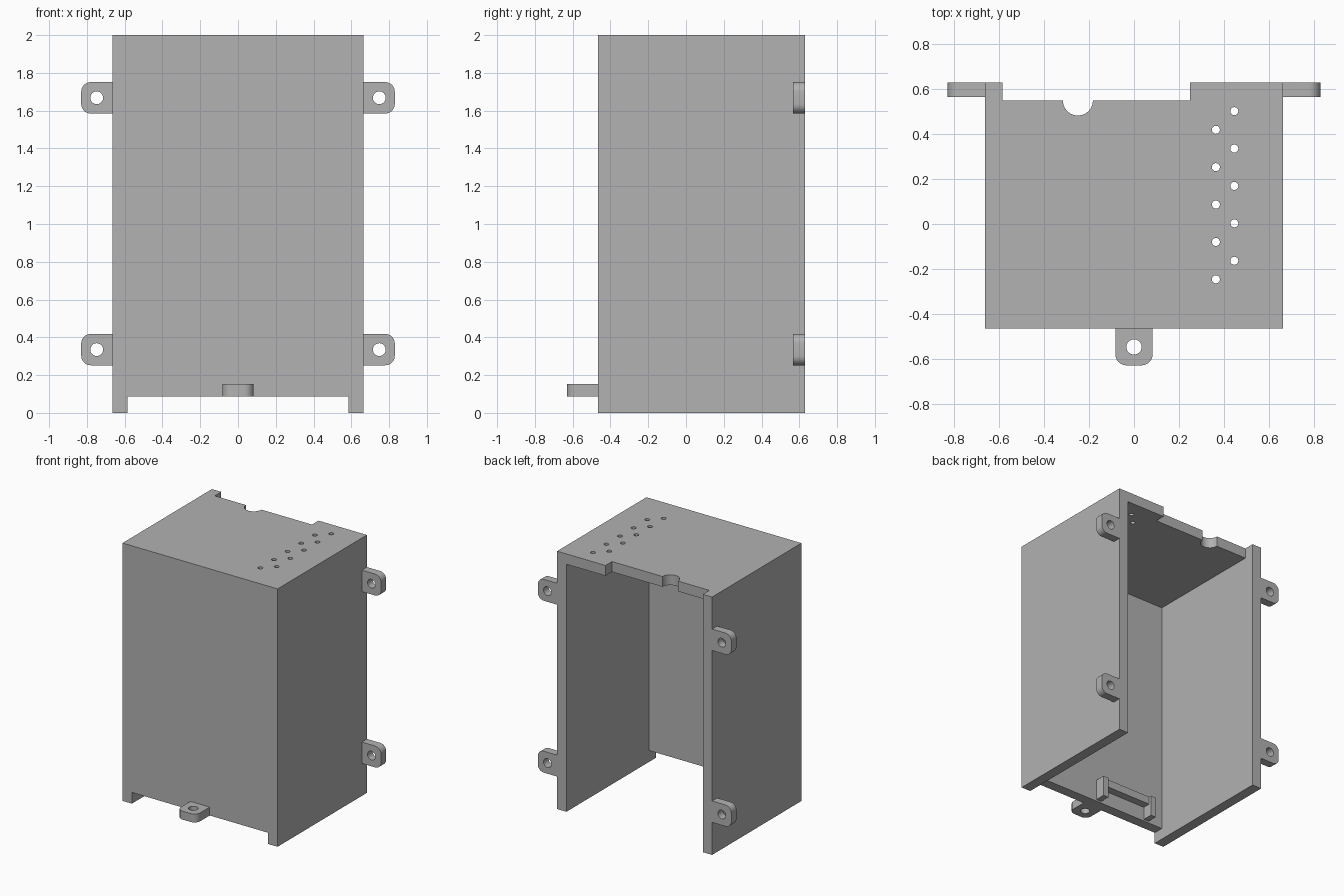
import bpy
from math import pi, cos, sin
from mathutils import Matrix, Vector

if "Cube" in bpy.data.objects:
    bpy.data.objects.remove(bpy.data.objects["Cube"], do_unlink=True)

GREY = (0.445, 0.445, 0.445, 1)
grey = bpy.data.materials.new("plain grey")
grey.use_nodes = True
grey.diffuse_color = GREY
grey.node_tree.nodes["Principled BSDF"].inputs["Base Color"].default_value = GREY

W, FRONT, BACK, H, T = 0.665, -0.465, 0.63, 2.0, 0.08   # half width, depth, height, wall
INNER = W - T


def arc(cx, cy, r, start, end, n=12):
    return [(cx + r * cos(start + (end - start) * i / n),
             cy + r * sin(start + (end - start) * i / n)) for i in range(n + 1)]


def circle(cx, cy, r, n=24):
    return arc(cx, cy, r, 0, 2 * pi, n)[:-1]


def plate(name, loops, thickness, matrix):
    """Extrude a flat outline with holes upward by the thickness, then place it."""
    curve = bpy.data.curves.new(name, "CURVE")
    curve.dimensions = "2D"
    curve.fill_mode = "BOTH"
    curve.extrude = thickness / 2
    for loop in loops:
        spline = curve.splines.new("POLY")
        spline.points.add(len(loop) - 1)
        for point, (x, y) in zip(spline.points, loop):
            point.co = (x, y, 0, 1)
        spline.use_cyclic_u = True
    obj = bpy.data.objects.new(name, curve)
    bpy.context.collection.objects.link(obj)
    bpy.ops.object.select_all(action="DESELECT")
    obj.select_set(True)
    bpy.context.view_layer.objects.active = obj
    bpy.ops.object.convert(target="MESH")
    obj = bpy.context.object
    obj.data.transform(matrix @ Matrix.Translation((0, 0, thickness / 2)))
    obj.data.materials.clear()
    obj.data.materials.append(grey)
    bpy.ops.object.shade_smooth_by_angle()
    return obj


def block(name, x0, x1, y0, y1, z0, z1):
    return plate(name, [[(x0, y0), (x1, y0), (x1, y1), (x0, y1)]], z1 - z0,
                 Matrix.Translation((0, 0, z0)))


# Enclosure walls
block("left_wall", INNER, W, FRONT, BACK, 0, H)
block("right_wall", -W, -INNER, FRONT, BACK, 0, H)
block("front_wall", -INNER, INNER, FRONT, FRONT + T, 0.087, H - T)

# Top panel with stepped back edge, cable notch and vent holes
lip = BACK - T
outline = [(-INNER, FRONT), (INNER, FRONT), (INNER, BACK), (0.25, BACK), (0.25, lip)]
outline += arc(-0.25, lip, 0.067, 0, -pi) + [(-INNER, lip)]
vents = []
for i in range(5):
    vents.append(circle(0.365, 0.42 - i / 6, 0.018, 16))
    vents.append(circle(0.447, 0.503 - i / 6, 0.018, 16))
plate("top_panel", [outline] + vents, T, Matrix.Translation((0, 0, H - T)))

# Mounting lugs: rounded tab pointing along local +x, with a screw hole
L, HALF, R = 0.165, 0.083, 0.05
tab = [(0, -HALF)] + arc(L - R, R - HALF, R, -pi / 2, 0, 8)
tab += arc(L - R, HALF - R, R, 0, pi / 2, 8) + [(0, HALF)]
lug = [tab, circle(0.083, 0, 0.034)]


def axes(x, y, z, origin):
    m = Matrix((x, y, z)).transposed().to_4x4()
    m.translation = Vector(origin)
    return m


for level, z in (("lower", 0.335), ("upper", 1.668)):
    plate("left_" + level + "_lug", lug, 0.063,
          axes((1, 0, 0), (0, 0, 1), (0, -1, 0), (W, BACK, z)))
    plate("right_" + level + "_lug", lug, 0.063,
          axes((-1, 0, 0), (0, 0, -1), (0, -1, 0), (-W, BACK, z)))
plate("front_lug", lug, 0.065, axes((0, -1, 0), (1, 0, 0), (0, 0, 1), (0, FRONT, 0.087)))

# Small retaining bracket inside the front wall
y0 = FRONT + T
block("bracket_left_post", -0.015, 0.03, y0, y0 + T, 0.1, 0.26)
block("bracket_right_post", -0.46, -0.415, y0, y0 + T, 0.1, 0.26)
block("bracket_bar", -0.415, -0.015, y0, y0 + 0.06, 0.2, 0.26)
